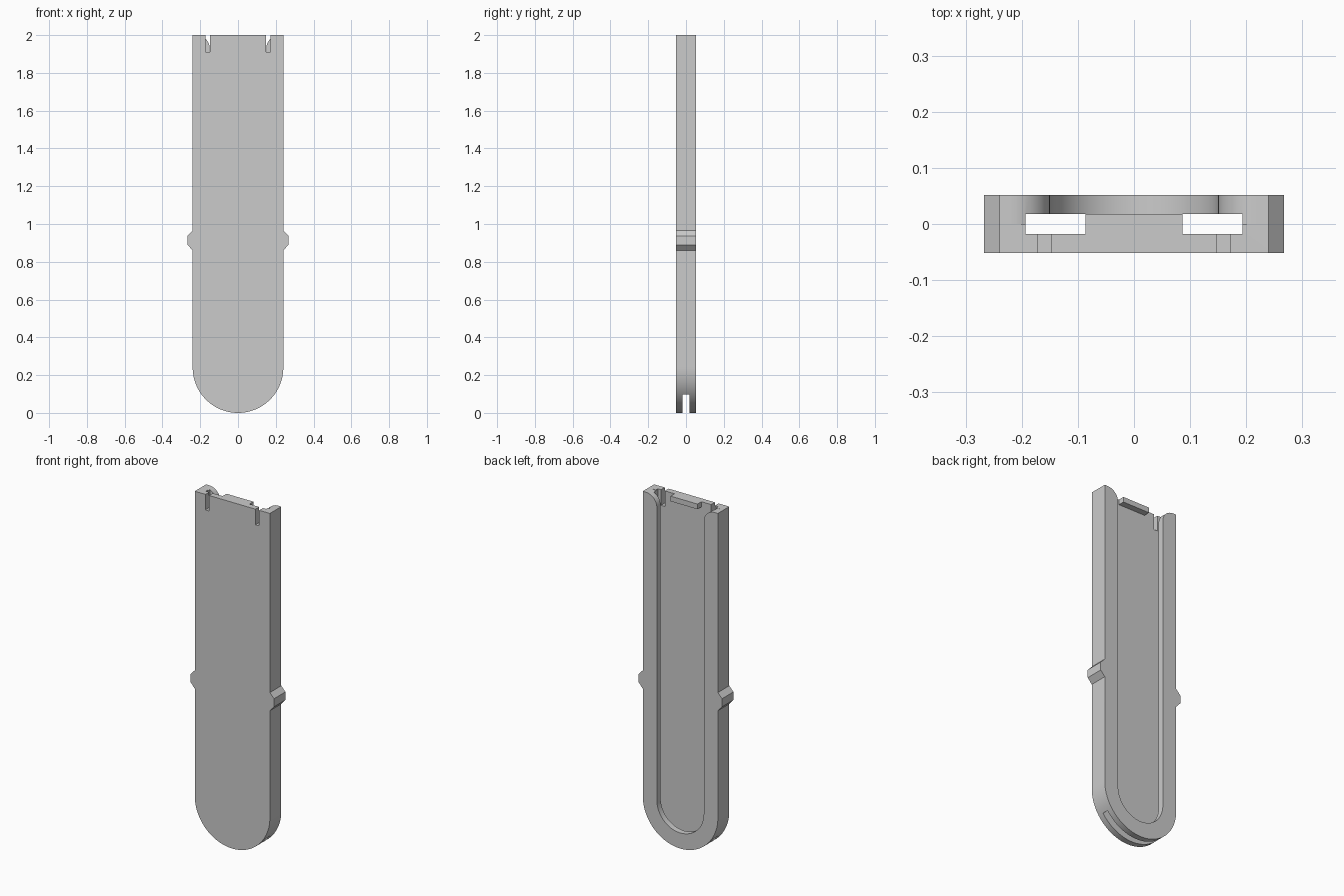
import bpy, bmesh
from math import sin, cos, pi

cube = bpy.data.objects.get("Cube")
if cube:
    bpy.data.objects.remove(cube, do_unlink=True)

HALF_W, TOP, DEPTH = 0.24, 2.0, 0.052    # outer sleeve
OPEN_W, SLOT_W, SLOT_Y = 0.15, 0.193, 0.018
FLARE = 0.07                             # rounding of the rim at its open end

grey = bpy.data.materials.new("plain grey")
grey.use_nodes = True
colour = (0.6, 0.6, 0.6, 1)
grey.diffuse_color = colour
grey.node_tree.nodes["Principled BSDF"].inputs["Base Color"].default_value = colour


def arc(cx, cz, r, start, end, steps):
    """Points on an arc in the x-z plane."""
    angles = [start + (end - start) * i / steps for i in range(steps + 1)]
    return [(cx + r * cos(a), cz + r * sin(a)) for a in angles]


def prism(name, outline, y0, y1):
    """Extrude an x-z outline from y0 to y1."""
    bm = bmesh.new()
    face = bm.faces.new([bm.verts.new((x, y0, z)) for x, z in outline])
    new = bmesh.ops.extrude_face_region(bm, geom=[face])["geom"]
    verts = [v for v in new if isinstance(v, bmesh.types.BMVert)]
    bmesh.ops.translate(bm, verts=verts, vec=(0, y1 - y0, 0))
    bmesh.ops.recalc_face_normals(bm, faces=bm.faces)
    mesh = bpy.data.meshes.new(name)
    bm.to_mesh(mesh)
    bm.free()
    mesh.materials.append(grey)
    obj = bpy.data.objects.new(name, mesh)
    bpy.context.collection.objects.link(obj)
    return obj


def box(name, x0, x1, y0, y1, z0, z1):
    return prism(name, [(x0, z0), (x1, z0), (x1, z1), (x0, z1)], y0, y1)


def combine(target, tool, operation):
    """Apply a boolean and discard the tool."""
    tool.hide_render = True
    mod = target.modifiers.new("combine", "BOOLEAN")
    mod.object, mod.operation, mod.solver = tool, operation, "EXACT"
    bpy.context.view_layer.objects.active = target
    bpy.ops.object.modifier_apply(modifier=mod.name)
    bpy.data.objects.remove(tool, do_unlink=True)


def mirrored(half):
    """Close a right-hand outline with its mirror image."""
    return half + [(-x, z) for x, z in reversed(half)]


# Sleeve body: round bottom, straight sides, a bevelled nub on each side
right = arc(0, HALF_W, HALF_W, -pi / 2, 0, 32)[1:]
right += [(HALF_W, 0.86), (0.267, 0.89), (0.267, 0.937), (HALF_W, 0.965), (HALF_W, TOP)]
body = prism("sleeve_body", [(0, 0)] + mirrored(right), -DEPTH, DEPTH)

# Flat slot running the whole length
combine(body, box("slot_cutter", -SLOT_W, SLOT_W, -SLOT_Y, SLOT_Y, -0.1, 2.1), "DIFFERENCE")

# Open window in the back, leaving a rim that rounds outward at the top
right = arc(0, HALF_W, OPEN_W, -pi / 2, 0, 24)[1:]
right += arc(OPEN_W + FLARE, TOP - FLARE, FLARE, pi, pi / 2, 12)
right += [(OPEN_W + FLARE, 2.1)]
window = [(0, HALF_W - OPEN_W)] + mirrored(right)
combine(body, prism("window_cutter", window, 0, 0.1), "DIFFERENCE")

# Two narrow notches in the front wall
for side in (-1, 1):
    x0, x1 = sorted((side * 0.148, side * 0.172))
    combine(body, box("notch_cutter", x0, x1, -0.1, 0, 1.91, 2.1), "DIFFERENCE")

# Latch bar inside the top of the front wall
combine(body, box("latch_bar", -0.086, 0.086, -0.03, SLOT_Y, 1.97, TOP), "UNION")

bpy.ops.object.select_all(action="DESELECT")
body.select_set(True)
bpy.context.view_layer.objects.active = body
bpy.ops.object.shade_smooth_by_angle(angle=pi / 6)
